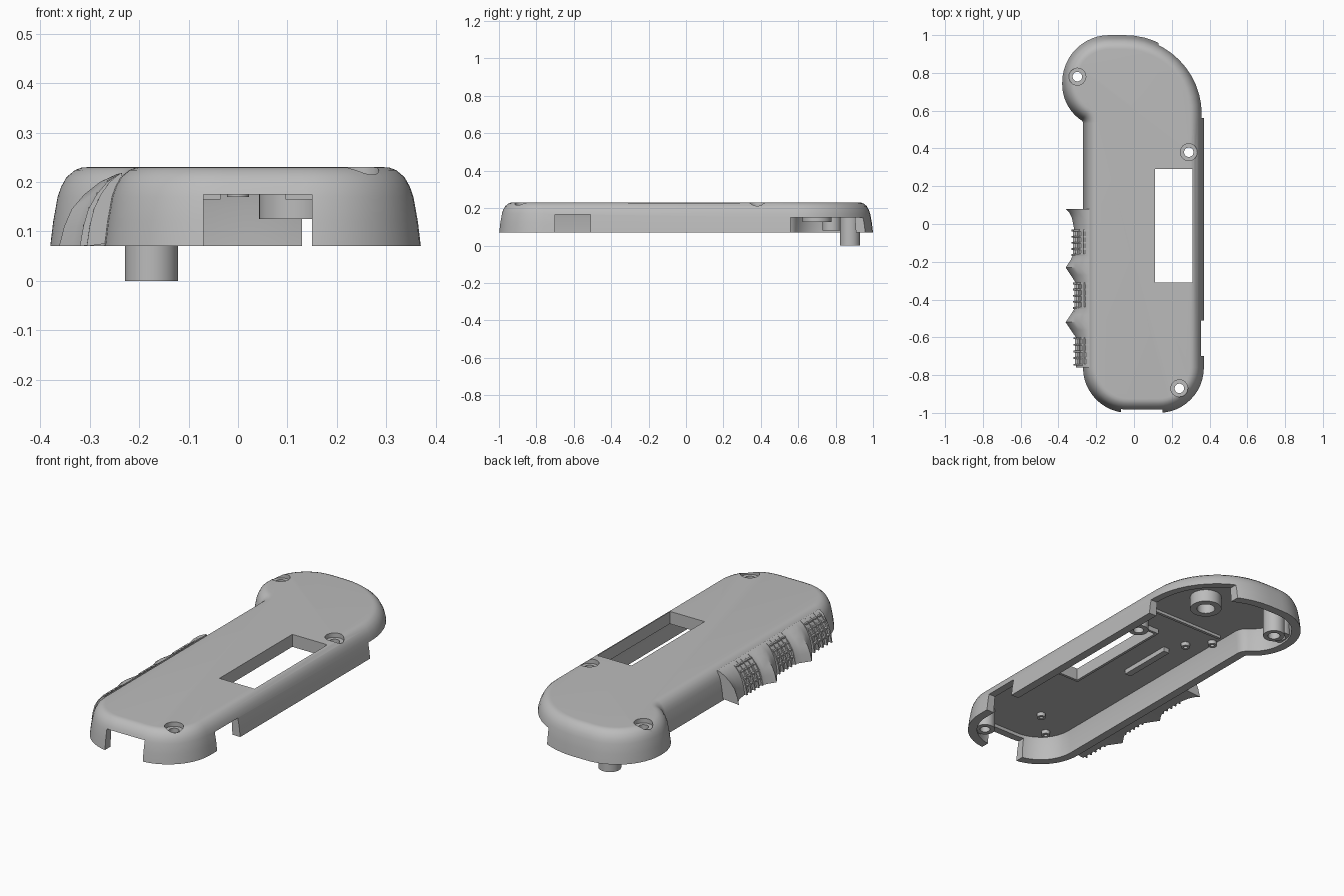
import bpy, bmesh, math
from mathutils import Vector

if "Cube" in bpy.data.objects:
    bpy.data.objects.remove(bpy.data.objects["Cube"])

grey = bpy.data.materials.new("plain grey")
grey.use_nodes = True
GREY = (0.5, 0.5, 0.5, 1)
grey.diffuse_color = GREY
grey.node_tree.nodes["Principled BSDF"].inputs["Base Color"].default_value = GREY


def finish(name, bm):
    bmesh.ops.recalc_face_normals(bm, faces=bm.faces)
    mesh = bpy.data.meshes.new(name)
    bm.to_mesh(mesh)
    bm.free()
    mesh.materials.append(grey)
    ob = bpy.data.objects.new(name, mesh)
    bpy.context.collection.objects.link(ob)
    return ob


def activate(ob):
    bpy.ops.object.select_all(action="DESELECT")
    ob.select_set(True)
    bpy.context.view_layer.objects.active = ob


def smooth(ob):
    activate(ob)
    bpy.ops.object.shade_smooth_by_angle(angle=math.radians(32))


def loft(name, loops, ring=False):
    """Skin equal closed loops; cap the ends, or join last to first."""
    bm = bmesh.new()
    rows = [[bm.verts.new(p) for p in loop] for loop in loops]
    pairs = list(zip(rows, rows[1:])) + ([(rows[-1], rows[0])] if ring else [])
    for a, b in pairs:
        for i in range(len(a)):
            j = (i + 1) % len(a)
            bm.faces.new((a[i], a[j], b[j], b[i]))
    if not ring:
        bm.faces.new(rows[0])
        bm.faces.new(rows[-1])
    return finish(name, bm)


def box(name, x, y, z):
    return loft(name, [[(x[0], y[0], h), (x[1], y[0], h), (x[1], y[1], h), (x[0], y[1], h)] for h in z])


def circle(x, y, r, z, n=32):
    return [(x + r * math.cos(math.tau * i / n), y + r * math.sin(math.tau * i / n), z) for i in range(n)]


def tube(name, x, y, r, hole, z0, z1):
    ob = loft(name, [circle(x, y, q, z) for q, z in ((r, z0), (r, z1), (hole, z1), (hole, z0))], True)
    smooth(ob)
    return ob


# Plan outline: corner position and fillet radius, counter-clockwise
CORNERS = [(-.27, -1, .24), (.37, -1, .24), (.37, 1, .42),
           (-.38, 1, .25), (-.38, .617, .23), (-.27, .543, .02)]


def outline(inset, z, steps=12):
    pts = []
    for i, (x, y, r) in enumerate(CORNERS):
        p = Vector((x, y))
        a = (p - Vector(CORNERS[i - 1][:2])).normalized()
        b = (Vector(CORNERS[(i + 1) % len(CORNERS)][:2]) - p).normalized()
        na, nb = Vector((-a.y, a.x)), Vector((-b.y, b.x))
        p += inset * (na + nb) / (1 + na.dot(nb))
        turn = math.atan2(a.x * b.y - a.y * b.x, a.dot(b))
        side = 1 if turn > 0 else -1
        r -= side * inset
        start = p - a * r * math.tan(abs(turn) / 2)
        centre = start + na * r * side
        for k in range(steps + 1):
            t = turn * k / steps
            v = start - centre
            pts.append((centre.x + v.x * math.cos(t) - v.y * math.sin(t),
                        centre.y + v.x * math.sin(t) + v.y * math.cos(t), z))
    return pts


# Hollow shell with drafted walls and a rounded top edge
SECTION = [(.06, .19), (.05, .15), (.045, .07), (0, .07), (.006, .12), (.015, .17),
           (.022, .19), (.033, .21), (.05, .224), (.063, .229), (.075, .23)]
shell = loft("shell", [outline(d, z) for d, z in SECTION])

# Cut the window, end opening, side port, head opening and screw seats
SCREWS = [(-.3, .78), (.29, .38), (.24, -.87)]
cutters = [box("window_cutter", (.11, .31), (-.31, .29), (.1, .3)),
           box("end_cutter", (-.07, .15), (-1.1, -.85), (0, .175)),
           box("port_cutter", (.25, .5), (-.7, -.51), (0, .165)),
           box("head_cutter", (.13, .5), (.56, 1.1), (0, .15))]
for x, y in SCREWS:
    cutters.append(loft("seat_cutter", [circle(x, y, .045, z) for z in (.207, .3)]))
    cutters.append(loft("hole_cutter", [circle(x, y, .025, z) for z in (.1, .25)]))
activate(shell)
for cutter in cutters:
    cutter.hide_render = True
    mod = shell.modifiers.new("cut", "BOOLEAN")
    mod.operation, mod.solver, mod.object = "DIFFERENCE", "EXACT", cutter
    bpy.ops.object.modifier_apply(modifier=mod.name)
for cutter in cutters:
    bpy.data.objects.remove(cutter)
smooth(shell)

# Screw bosses and posts inside the shell
for i, (x, y) in enumerate(SCREWS):
    tube(f"screw_boss_{i + 1}", x, y, .05, .025, .08, .195)
tube("long_post", -.175, .877, .054, .03, 0, .2)
tube("head_boss", .12, .7, .078, .045, .125, .2)
for i, (x, y) in enumerate([(-.1, .28), (-.19, .38), (0, -.72), (-.13, -.84)]):
    tube(f"stud_{i + 1}", x, y, .022, .01, .17, .2)

# Skirt around the window and ribs under the top
for i, (x, y) in enumerate([((.096, .11), (-.324, .304)), ((.31, .324), (-.324, .304)),
                            ((.11, .31), (-.324, -.31)), ((.11, .31), (.29, .304))]):
    box(f"window_skirt_{i + 1}", x, y, (.165, .2))
box("inner_rib", (-.07, -.035), (-.11, .19), (.165, .2))
box("cross_rib", (-.18, .24), (.44, .455), (.175, .2))


# Finger grip: scalloped depth along y, curved in section
GRIP = [(.08, .362), (.06, .342), (.03, .328), (-.02, .318), (-.15, .318), (-.19, .335),
        (-.23, .362), (-.27, .335), (-.31, .31), (-.44, .31), (-.48, .335), (-.52, .362),
        (-.56, .335), (-.6, .308), (-.76, .306)]
CURVE = [(1, .07), (.92, .11), (.8, .145), (.6, .175), (.35, .2), (.08, .216), (0, .218)]
BACK = .235


def grip_loft(name, samples):
    ob = loft(name, [[(-BACK, y, .08)] + [(-BACK - (out - BACK) * f, y, z) for f, z in CURVE]
                     for y, out in samples])
    smooth(ob)


grip_loft("grip", GRIP)

# Raised ribs on the three finger pads
for pad, (top, low, out) in enumerate([(-.03, -.16, .33), (-.31, -.44, .322), (-.6, -.74, .32)]):
    for k in range(5):
        y = top + (low - top) * k / 4
        grip_loft(f"pad_{pad + 1}_rib_{k + 1}", [(y, out), (y - .009, out)])
    for k, (f, z) in enumerate(CURVE[1:5]):
        x = -BACK - (out - BACK) * f
        box(f"pad_{pad + 1}_bar_{k + 1}", (x, x + .025), (low, top), (z - .004, z + .004))
